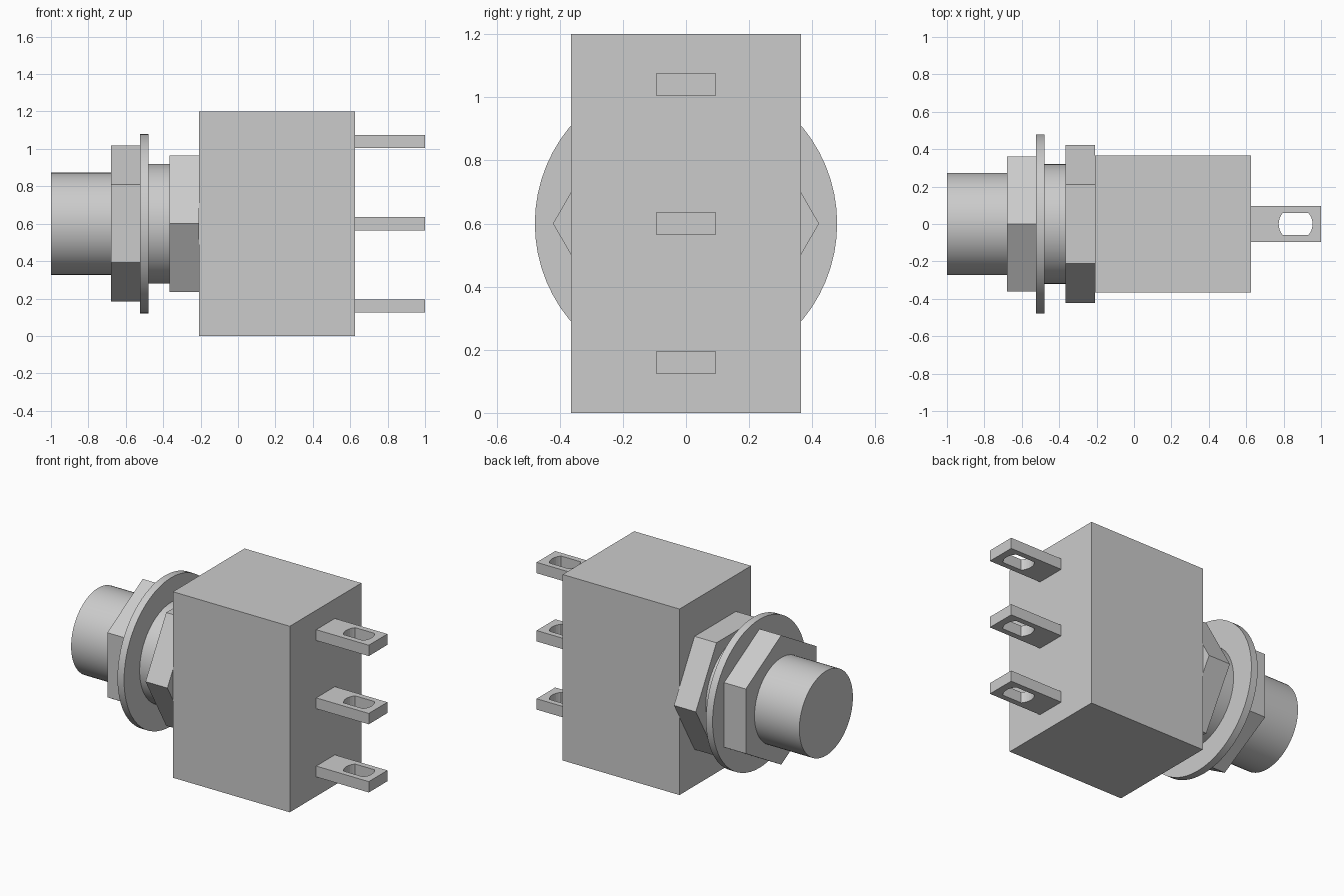
import bpy
import math

cube = bpy.data.objects.get("Cube")
if cube:
    bpy.data.objects.remove(cube, do_unlink=True)

AXIS_Z = 0.6

grey = bpy.data.materials.new("plain grey")
grey.use_nodes = True
GREY = (0.6, 0.6, 0.6, 1)
grey.diffuse_color = GREY
grey.node_tree.nodes["Principled BSDF"].inputs["Base Color"].default_value = GREY


def finish(obj, name):
    obj.name = obj.data.name = name
    obj.data.materials.clear()
    obj.data.materials.append(grey)
    return obj


def prism(name, x0, x1, radius, sides, turn=0.0):
    """Solid of revolution along x; turn rolls it about that axis."""
    bpy.ops.mesh.primitive_cylinder_add(
        vertices=sides, radius=radius, depth=x1 - x0,
        location=((x0 + x1) / 2, 0, AXIS_Z), rotation=(0, math.pi / 2, 0))
    obj = bpy.context.object
    # Roll about the cylinder's own axis before it is laid down
    for v in obj.data.vertices:
        x, y = v.co.x, v.co.y
        v.co.x = x * math.cos(turn) - y * math.sin(turn)
        v.co.y = x * math.sin(turn) + y * math.cos(turn)
    if sides > 6:
        bpy.ops.object.shade_smooth_by_angle(angle=math.radians(35))
    return finish(obj, name)


# Switch housing
bpy.ops.mesh.primitive_cube_add(size=1, location=(0.208, 0, AXIS_Z))
housing = bpy.context.object
housing.scale = (0.834, 0.73, 1.2)
bpy.ops.object.transform_apply(location=False, rotation=False, scale=True)
finish(housing, "housing")

# Bushing, washer, nut and button, all on one axis
prism("hex_collar", -0.365, -0.209, 0.4215, 6)
prism("threaded_neck", -0.478, -0.365, 0.32, 64)
prism("washer", -0.525, -0.478, 0.479, 64)
prism("hex_nut", -0.68, -0.525, 0.417, 6, math.pi / 6)
prism("push_button", -1.0, -0.68, 0.273, 64)

# Solder lug outline with a round hole clipped by two flat sides
outer = [(0.625, -0.095), (1.0, -0.095), (1.0, 0.095), (0.625, 0.095)]
hole_x, hole_r, hole_half = 0.864, 0.0905, 0.059
spread = math.asin(hole_half / hole_r)
hole = []
for facing in (0, math.pi):
    for i in range(9):
        a = facing + spread * (i / 4 - 1)
        hole.append((hole_x + hole_r * math.cos(a), hole_r * math.sin(a)))

outline = bpy.data.curves.new("lug_outline", "CURVE")
outline.dimensions = "2D"
outline.fill_mode = "BOTH"
outline.extrude = 0.035
for points in (outer, hole):
    spline = outline.splines.new("POLY")
    spline.points.add(len(points) - 1)
    for p, (x, y) in zip(spline.points, points):
        p.co = (x, y, 0, 1)
    spline.use_cyclic_u = True

lug = bpy.data.objects.new("lug", outline)
bpy.context.collection.objects.link(lug)
bpy.ops.object.select_all(action="DESELECT")
lug.select_set(True)
bpy.context.view_layer.objects.active = lug
bpy.ops.object.convert(target="MESH")
lug = bpy.context.object
bpy.ops.object.shade_flat()
finish(lug, "middle_terminal")
lug.location.z = AXIS_Z

# Upper and lower terminals share the same shape
for name, offset in (("upper_terminal", 0.44), ("lower_terminal", -0.44)):
    copy = bpy.data.objects.new(name, lug.data)
    copy.location.z = AXIS_Z + offset
    bpy.context.collection.objects.link(copy)
